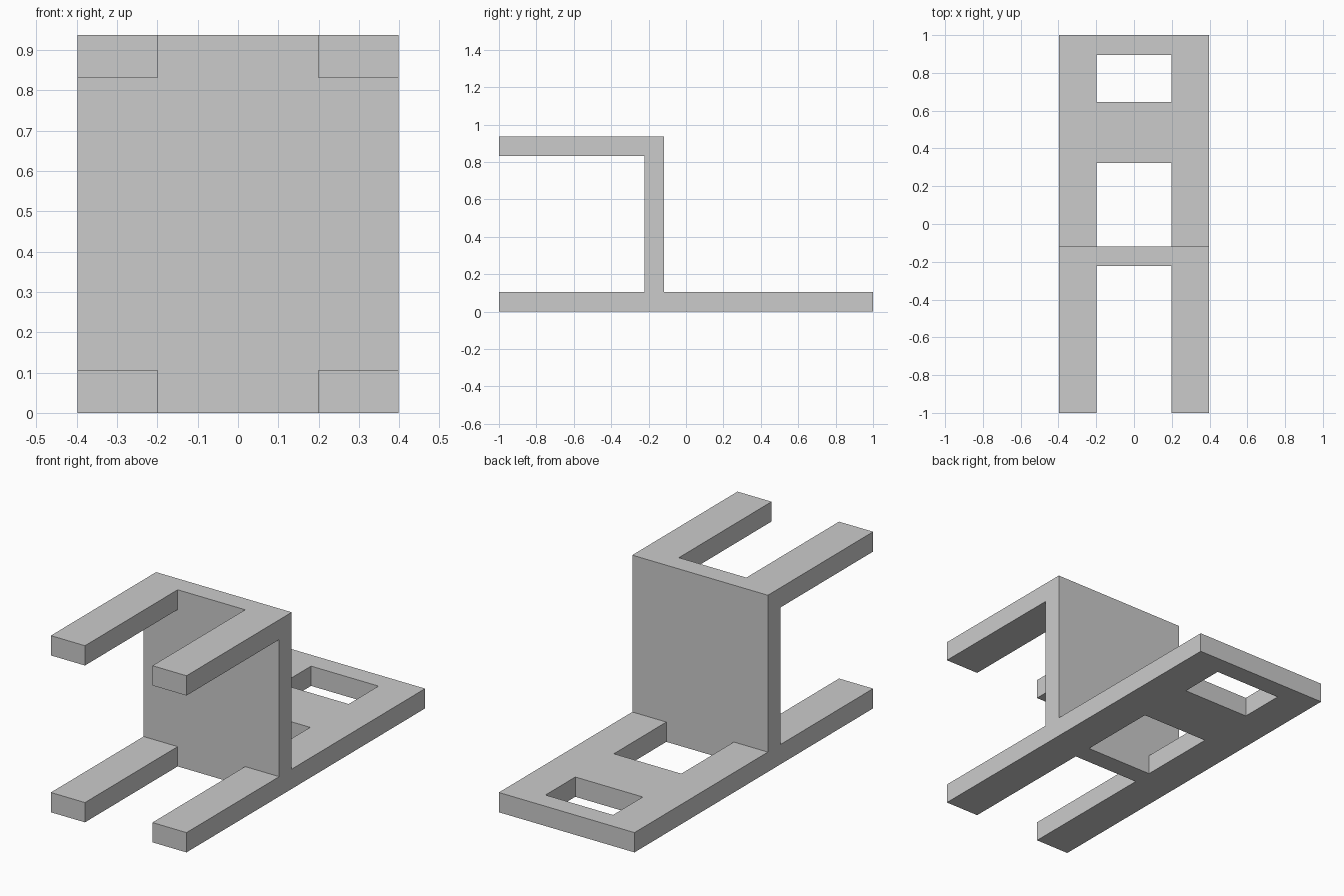
import bpy, bmesh

if "Cube" in bpy.data.objects:
    bpy.data.objects.remove(bpy.data.objects["Cube"])

HALF_W, GAP = 0.398, 0.198      # half width of chair, half width of openings
H, T = 0.937, 0.105             # overall height, board thickness
SEAT_F, SEAT_B = -0.223, -0.118 # faces of the upright seat board


def extrude_profile(name, profile, half_width):
    """Solid from a (y, z) outline, extruded along x."""
    bm = bmesh.new()
    face = bm.faces.new([bm.verts.new((-half_width, y, z)) for y, z in profile])
    moved = bmesh.ops.extrude_face_region(bm, geom=[face])["geom"]
    verts = [g for g in moved if isinstance(g, bmesh.types.BMVert)]
    bmesh.ops.translate(bm, verts=verts, vec=(2 * half_width, 0, 0))
    bmesh.ops.recalc_face_normals(bm, faces=bm.faces)
    mesh = bpy.data.meshes.new(name)
    bm.to_mesh(mesh)
    bm.free()
    obj = bpy.data.objects.new(name, mesh)
    bpy.context.collection.objects.link(obj)
    return obj


# Chair lying on its back: side outline of backrest, seat and legs
chair = extrude_profile("chair_frame", [
    (-1, 0), (1, 0), (1, T), (SEAT_B, T), (SEAT_B, H),
    (-1, H), (-1, H - T), (SEAT_F, H - T), (SEAT_F, T), (-1, T)], HALF_W)

# Openings: gap between legs, lower and upper backrest windows
openings = {
    "leg_gap_cutter": (-1.2, SEAT_F, H + 0.1),
    "lower_window_cutter": (SEAT_B, 0.322, T + 0.1),
    "upper_window_cutter": (0.645, 0.895, T + 0.1),
}
for name, (y0, y1, top) in openings.items():
    cutter = extrude_profile(
        name, [(y0, -0.1), (y1, -0.1), (y1, top), (y0, top)], GAP)
    cutter.hide_render = True
    cutter.display_type = 'WIRE'
    mod = chair.modifiers.new(name, 'BOOLEAN')
    mod.operation = 'DIFFERENCE'
    mod.solver = 'EXACT'
    mod.object = cutter
